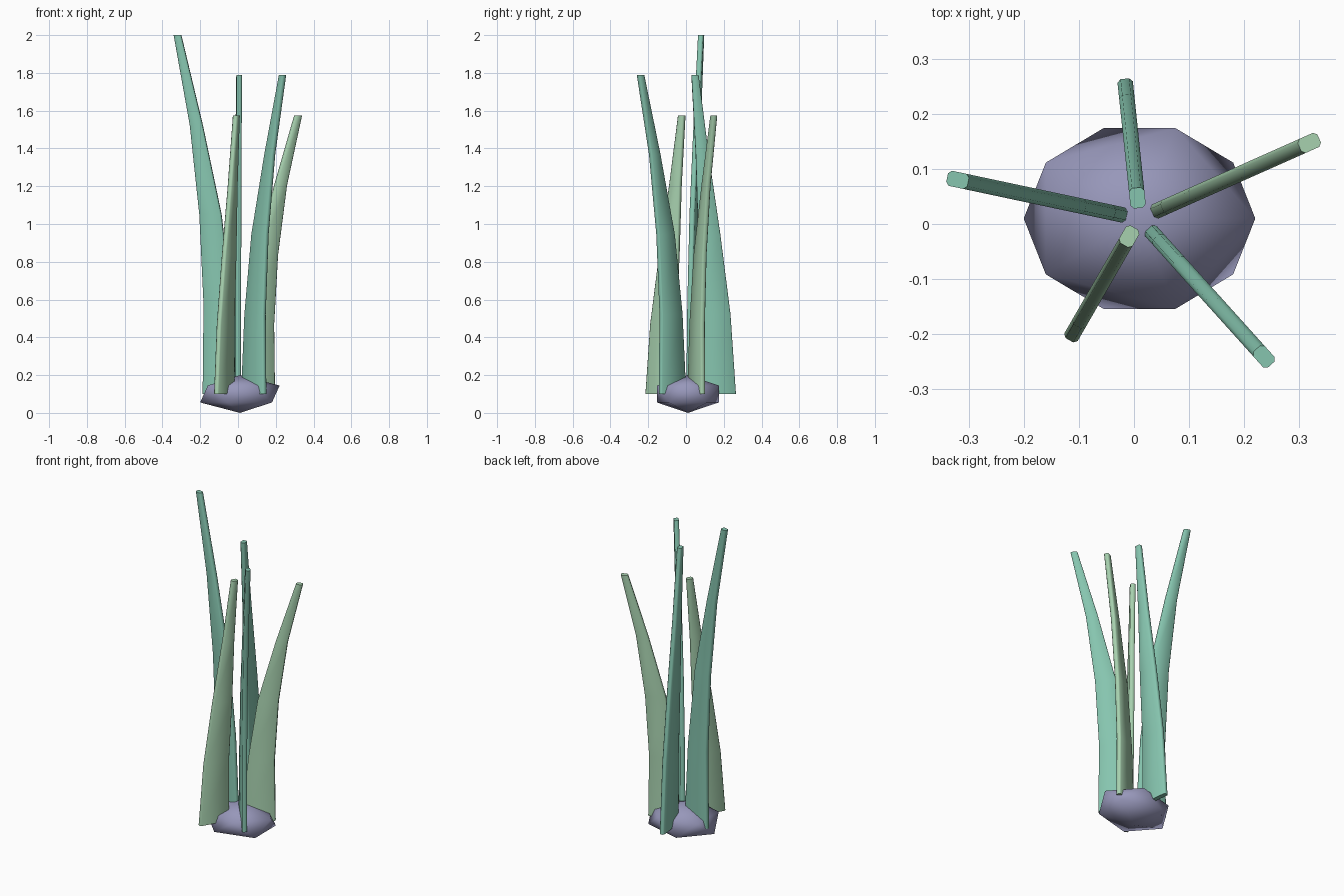
import bpy, bmesh, math
from mathutils import Matrix, Vector

cube = bpy.data.objects.get("Cube")
if cube:
    bpy.data.objects.remove(cube, do_unlink=True)


def make_material(name, rgb):
    mat = bpy.data.materials.new(name)
    mat.use_nodes = True
    mat.diffuse_color = (*rgb, 1)
    mat.node_tree.nodes["Principled BSDF"].inputs["Base Color"].default_value = (*rgb, 1)
    return mat


teal = make_material("teal_green", (0.24, 0.56, 0.43))
pale = make_material("pale_green", (0.39, 0.64, 0.43))
mauve = make_material("greyish_mauve", (0.31, 0.31, 0.49))

CENTRE = Vector((0.01, 0.01, 0.1))
HALF = 0.014      # half the leaf thickness
CHAMFER = 0.006

# Inner and outer radius of a leaf at even steps from its base to its tip
OUTWARD = [(0.019, 0.2), (0.045, 0.195), (0.1, 0.218), (0.202, 0.27), (0.318, 0.357)]
UPRIGHT = [(0.075, 0.255), (0.075, 0.226), (0.055, 0.172), (0.042, 0.11), (0.019, 0.056)]


def finish(bm, name, mat):
    bmesh.ops.recalc_face_normals(bm, faces=bm.faces)
    mesh = bpy.data.meshes.new(name)
    bm.to_mesh(mesh)
    bm.free()
    mesh.materials.append(mat)
    obj = bpy.data.objects.new(name, mesh)
    bpy.context.collection.objects.link(obj)
    bpy.ops.object.select_all(action='DESELECT')
    obj.select_set(True)
    bpy.context.view_layer.objects.active = obj
    return obj


def section(inner, outer, z):
    """Chamfered rectangle, standing for one level of a leaf."""
    c, h = CHAMFER, HALF
    return [(inner + c, -h, z), (outer - c, -h, z), (outer, c - h, z), (outer, h - c, z),
            (outer - c, h, z), (inner + c, h, z), (inner, h - c, z), (inner, c - h, z)]


def make_leaf(name, profile, height, angle, mat):
    bm = bmesh.new()
    steps = len(profile) - 1
    rings = [[bm.verts.new(p) for p in section(a, b, height * i / steps)]
             for i, (a, b) in enumerate(profile)]
    for low, high in zip(rings, rings[1:]):
        for i in range(len(low)):
            j = (i + 1) % len(low)
            bm.faces.new((low[i], low[j], high[j], high[i]))
    bm.faces.new(rings[0][::-1])
    bm.faces.new(rings[-1])
    bm.transform(Matrix.Translation(CENTRE) @ Matrix.Rotation(math.radians(angle), 4, 'Z'))
    finish(bm, name, mat)
    bpy.ops.object.shade_smooth_by_angle(angle=math.radians(50))


# Bulb: a squashed twenty-sided ball
bm = bmesh.new()
bmesh.ops.create_icosphere(bm, subdivisions=1, radius=1)
bm.transform(Matrix.Translation(CENTRE) @ Matrix.Diagonal((0.235, 0.193, 0.1, 1)))
finish(bm, "bulb", mauve)
bpy.ops.object.shade_smooth()

# Five leaves, evenly fanned around the bulb
leaves = [
    ("leaf_back_left", OUTWARD, 1.475, pale),
    ("leaf_back", UPRIGHT, 1.69, teal),
    ("leaf_right", OUTWARD, 1.9, teal),
    ("leaf_front_right", UPRIGHT, 1.475, pale),
    ("leaf_front_left", OUTWARD, 1.69, teal),
]
for k, (name, profile, height, mat) in enumerate(leaves):
    make_leaf(name, profile, height, 24 + 72 * k, mat)
